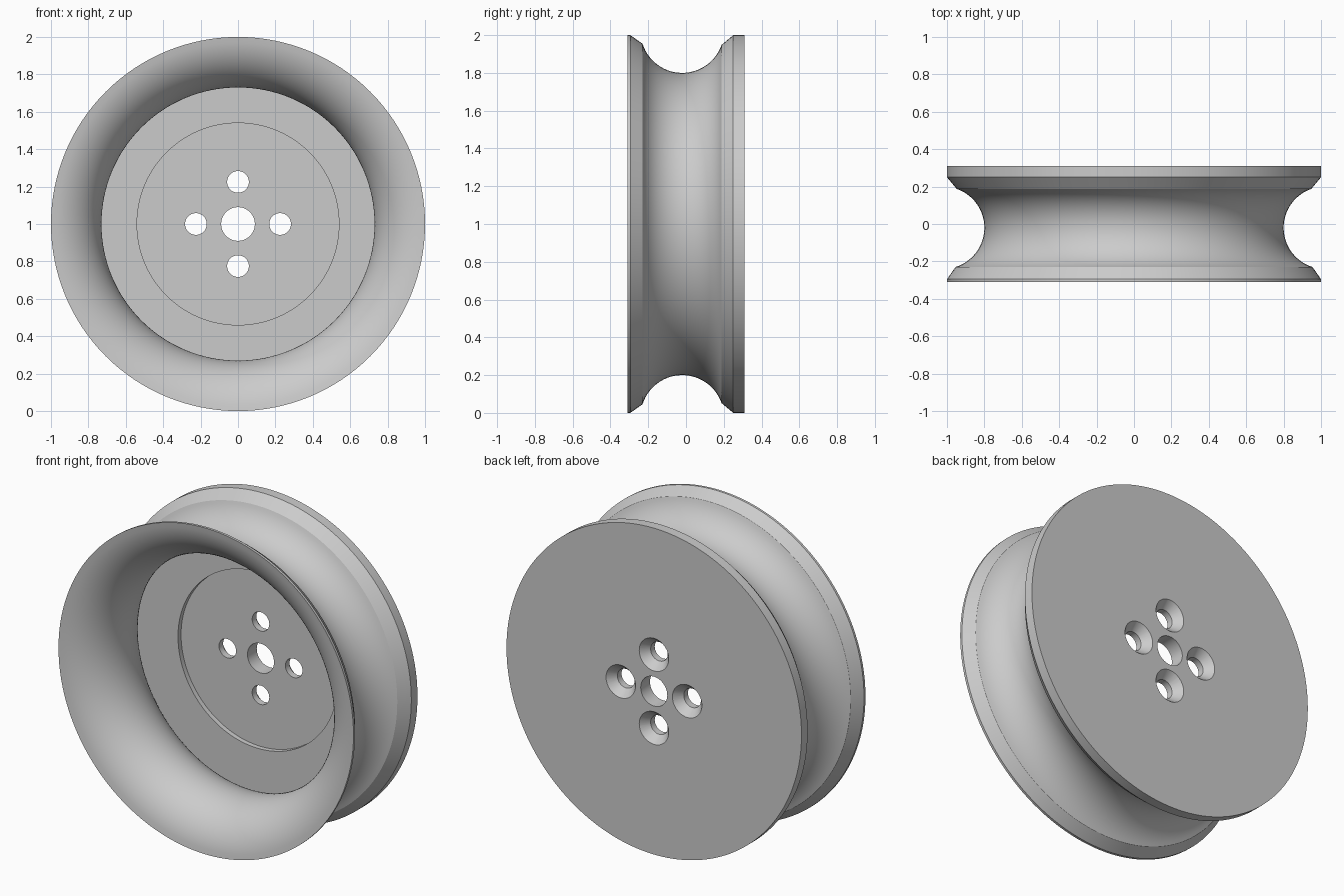
import bpy, bmesh, math
from mathutils import Vector

cube = bpy.data.objects.get("Cube")
if cube:
    bpy.data.objects.remove(cube, do_unlink=True)

grey = bpy.data.materials.new("plain_grey")
grey.use_nodes = True
COLOUR = (0.6, 0.6, 0.6, 1)
grey.diffuse_color = COLOUR
grey.node_tree.nodes["Principled BSDF"].inputs["Base Color"].default_value = COLOUR


def lathe(name, profile, x=0.0, z=1.0, steps=128):
    """Revolve a closed (radius, y) profile about the y direction through (x, z)."""
    bm = bmesh.new()
    verts = [bm.verts.new((r, y, 0)) for r, y in profile]
    edges = [bm.edges.new((a, b)) for a, b in zip(verts, verts[1:] + verts[:1])]
    bmesh.ops.spin(bm, geom=verts + edges, cent=(0, 0, 0), axis=(0, 1, 0),
                   angle=math.tau, steps=steps, use_merge=True)
    bmesh.ops.remove_doubles(bm, verts=bm.verts, dist=1e-5)
    bmesh.ops.recalc_face_normals(bm, faces=bm.faces)
    bmesh.ops.translate(bm, verts=bm.verts, vec=Vector((x, 0, z)))
    mesh = bpy.data.meshes.new(name)
    bm.to_mesh(mesh)
    bm.free()
    mesh.materials.append(grey)
    obj = bpy.data.objects.new(name, mesh)
    bpy.context.collection.objects.link(obj)
    return obj


def arc(radius, y_start, y_end, count=28):
    """Inward-bulging arc shared by the groove and the flared dish wall."""
    centre_r, centre_y = 1.02, -0.02
    a = math.asin((y_start - centre_y) / radius)
    b = math.asin((y_end - centre_y) / radius)
    angles = [a + (b - a) * i / count for i in range(count + 1)]
    return [(centre_r - radius * math.cos(t), centre_y + radius * math.sin(t))
            for t in angles]


# Wheel body: back disc, rim, outer groove, flared dish, stepped floor, bore
BORE, BACK, FLOOR, RECESS = 0.09, 0.31, 0.19, 0.22
profile = [(BORE, BACK), (1, BACK), (1, 0.25)]
profile += arc(0.22, 0.188, -0.23)
profile += [(1, -0.295), (1, -0.31)]
profile += arc(0.29, -0.3085, FLOOR)
profile += [(0.54, FLOOR), (0.54, RECESS), (BORE, RECESS)]
wheel = lathe("pulley_wheel", profile)

# Four countersunk bolt holes, wide at the back
HOLE, SINK = 0.058, 0.1
hole_profile = [(0, 0.1), (HOLE, 0.1), (HOLE, 0.26), (SINK, BACK),
                (SINK, 0.4), (0, 0.4)]
for i in range(4):
    angle = i * math.pi / 2
    cutter = lathe("bolt_hole_cutter", hole_profile,
                   0.225 * math.cos(angle), 1 + 0.225 * math.sin(angle), 48)
    cutter.hide_render = True
    cut = wheel.modifiers.new("bolt_hole", 'BOOLEAN')
    cut.operation = 'DIFFERENCE'
    cut.solver = 'EXACT'
    cut.object = cutter
    bpy.context.view_layer.objects.active = wheel
    bpy.ops.object.modifier_apply(modifier=cut.name)
    bpy.data.objects.remove(cutter, do_unlink=True)

# Smooth curved walls, crisp rims
bpy.ops.object.select_all(action='DESELECT')
wheel.select_set(True)
bpy.context.view_layer.objects.active = wheel
bpy.ops.object.shade_smooth_by_angle(angle=math.radians(25))
